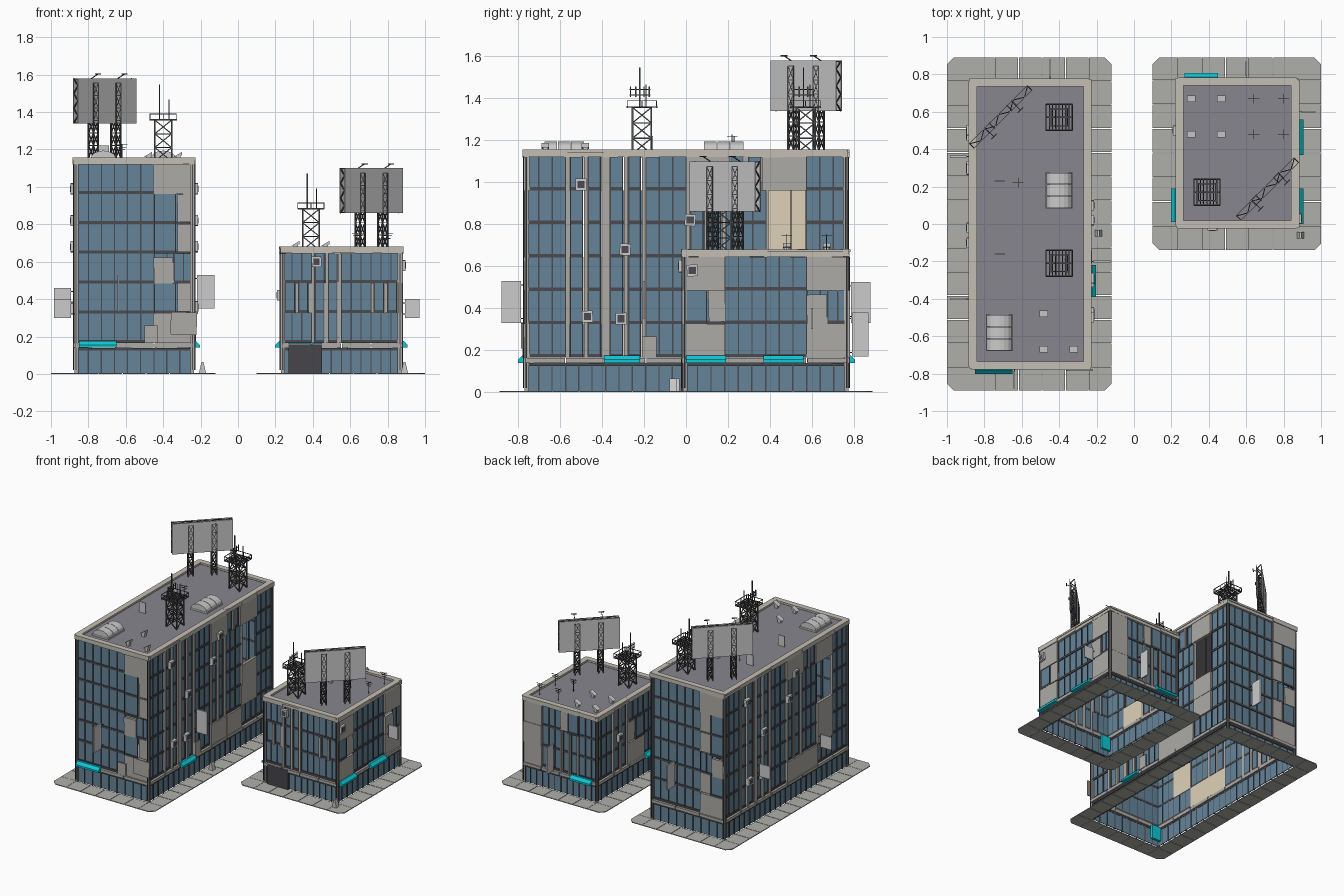
import bpy, bmesh, math, random
from mathutils import Matrix, Vector

if "Cube" in bpy.data.objects:
    bpy.data.objects.remove(bpy.data.objects["Cube"])

random.seed(7)
R = random.uniform
I = Matrix.Identity(4)
COLORS = {
    'glass': (0.13, 0.23, 0.32), 'concrete': (0.42, 0.41, 0.38), 'trim': (0.55, 0.52, 0.46),
    'frame': (0.07, 0.07, 0.08), 'roof': (0.24, 0.24, 0.27), 'inner_wall': (0.73, 0.64, 0.48),
    'awning': (0.005, 0.57, 0.67), 'pavement': (0.43, 0.43, 0.40), 'steel': (0.08, 0.08, 0.085),
    'shutter': (0.06, 0.06, 0.07)}
KIND = {'windows': 'glass', 'shop_windows': 'glass', 'wall_panels': 'concrete', 'floor_band': 'concrete',
        'parapet': 'trim', 'mullions': 'frame', 'roof_slab': 'roof', 'inner_lining': 'inner_wall',
        'awnings': 'awning', 'sidewalk': 'pavement', 'billboard_frame': 'steel', 'antenna_towers': 'steel',
        'garage_shutter': 'shutter', 'downpipes': 'frame', 'roof_antennas': 'steel'}
parts, prefix = {}, ''


def mesh(part):
    return parts.setdefault((prefix, part), bmesh.new())


def box(part, M, u0, u1, v0, v1, z0, z1, tilt=0):
    c = Matrix.Translation(((u0 + u1) / 2, (v0 + v1) / 2, (z0 + z1) / 2))
    bmesh.ops.create_cube(mesh(part), size=1, matrix=M @ c @ Matrix.Rotation(tilt, 4, 'Y')
                          @ Matrix.Diagonal((u1 - u0, v1 - v0, z1 - z0, 1)))


def beam(part, p, q, t, M=I):
    p, q = Vector(p), Vector(q)
    m = Matrix.Translation((p + q) / 2) @ (q - p).to_track_quat('Z', 'Y').to_matrix().to_4x4()
    bmesh.ops.create_cube(mesh(part), size=1, matrix=M @ m @ Matrix.Diagonal((t, t, (q - p).length, 1)))


def prism(part, pts, h, M=I):
    bm = mesh(part)
    lo = [bm.verts.new(M @ Vector(p)) for p in pts]
    f = bm.faces.new(lo)
    top = bmesh.ops.extrude_face_region(bm, geom=[f], use_keep_orig=True)['geom']
    d = M.to_3x3() @ Vector(h)
    bmesh.ops.translate(bm, vec=d, verts=[g for g in top if isinstance(g, bmesh.types.BMVert)])


def frames(x0, x1, y0, y1):
    # wall frames: u runs along the wall in world units, v points outward
    def fr(u, n, o):
        return Matrix(((u[0], n[0], 0, o[0]), (u[1], n[1], 0, o[1]), (0, 0, 1, 0), (0, 0, 0, 1)))
    return {'front': (fr((1, 0), (0, -1), (0, y0)), x0, x1), 'back': (fr((1, 0), (0, 1), (0, y1)), x0, x1),
            'right': (fr((0, 1), (1, 0), (x1, 0)), y0, y1), 'left': (fr((0, 1), (-1, 0), (x0, 0)), y0, y1)}


def glazing(M, a, b, z0, z1, n, v=-0.01):
    box('windows', M, a, b, v - 0.004, v, z0, z1)
    for i in range(n + 1):
        u = a + (b - a) * i / n
        box('mullions', M, u - 0.003, u + 0.003, v - 0.006, v + 0.006, z0, z1)
    box('mullions', M, a, b, v - 0.006, v + 0.007, z0, z0 + 0.016)


def cell(M, kind, a, b, z0, z1):
    w = b - a
    if kind == 'w':
        glazing(M, a, b, z0, z1, 3)
    elif kind == 'n':
        for s in (0, 0.46, 0.9):
            box('wall_panels', M, a + w * s, a + w * (s + 0.1), -0.016, 0.006, z0, z1)
        glazing(M, a + w * 0.12, a + w * 0.42, z0, z1, 1)
        glazing(M, a + w * 0.57, a + w * 0.86, z0, z1, 1)
    elif kind == 'c':
        box('wall_panels', M, a, b, -0.012, R(0.002, 0.01), z0, z1)
        box('inner_lining', M, a, b, -0.018, -0.013, z0, z1)
    elif kind == 'h':
        glazing(M, a + 0.02 * w, a + 0.55 * w, z0, z1, 1, 0.002)
        box('wall_panels', M, a + 0.6 * w, b, -0.012, 0.002, z0 + 0.01, z1, R(-0.03, 0.03))
    elif kind == 'm':
        box('wall_panels', M, a, a + 0.5 * w, -0.012, 0.008, z0, z1 - 0.02, R(-0.03, 0.03))
        glazing(M, a + 0.52 * w, b, z0, z1, 2, -0.004)
    elif kind == 'o':
        box('mullions', M, a + w * 0.6, a + w * 0.63, -0.02, -0.014, z0, z1)
        box('wall_panels', M, a, a + 0.05 * w, -0.016, 0.006, z0, z1)


def wall(F, modules, top):
    M, a, b = F
    n, fl = len(modules), len(modules[0])
    w, h = (b - a) / n, (top - 0.165) / fl
    for i, col in enumerate(modules):
        u = a + i * w
        for j, k in enumerate(col):
            cell(M, k, u, u + w, 0.165 + j * h, 0.165 + (j + 1) * h)
        # shop front with thin mullions, piers and the band above
        box('shop_windows', M, u, u + w, -0.014, -0.008, 0.005, 0.138)
        for s in (0, 0.33, 0.66, 1):
            box('mullions', M, u + w * s - 0.003, u + w * s + 0.003, -0.016, -0.002, 0.003, 0.138)
        box('mullions', M, u, u + w, -0.016, 0, 0.125, 0.138)
        box('floor_band', M, u + 0.003, u + w - 0.003, -0.02, 0.012, 0.14, 0.163, R(-0.01, 0.01))
        # coping stones set a little crooked
        box('parapet', M, u - 0.008, u + w + 0.008, -0.022, R(0.006, 0.016), top, top + 0.035, R(-0.025, 0.025))
        box('parapet', M, u, u + w, -0.03, 0.014, top + 0.022, top + 0.036)
    for u in (a + 0.004, b - 0.004):
        box('wall_panels', M, u - 0.008, u + 0.008, -0.014, 0.004, 0.0, top)
        beam('downpipes', (u, 0.009, 0.02), (u, 0.009, top), 0.006, M)


def sidewalk(o, i):
    X0, X1, Y0, Y1 = o
    x0, x1, y0, y1 = i
    g, h, c = 0.002, 0.006, 0.035
    for a, b, A, B, horiz in ((x0, x1, Y0, y0, 1), (x0, x1, y1, Y1, 1), (y0, y1, X0, x0, 0), (y0, y1, x1, X1, 0)):
        n = round((b - a) / 0.125)
        for k in range(n):
            s, e = a + (b - a) * k / n + g, a + (b - a) * (k + 1) / n - g
            box('sidewalk', I, *((s, e, A, B) if horiz else (A, B, s, e)), 0, h)
    for xi, xo in ((x0, X0), (x1, X1)):
        for yi, yo in ((y0, Y0), (y1, Y1)):
            sx, sy = (c if xo > xi else -c), (c if yo > yi else -c)
            prism('sidewalk', [(xi, yi, 0), (xo, yi, 0), (xo, yo - sy, 0), (xo - sx, yo, 0), (xi, yo, 0)], (0, 0, h))


def truss(part, M, w, z0, z1, bays, t):
    r = w / 2
    c = [(-r, -r), (r, -r), (r, r), (-r, r)]
    for k in range(4):
        p, q = c[k], c[(k + 1) % 4]
        beam(part, (*p, z0), (*p, z1), t, M)
        for b in range(bays):
            a, e = z0 + (z1 - z0) * b / bays, z0 + (z1 - z0) * (b + 1) / bays
            beam(part, (*p, a), (*q, e), t * 0.7, M)
            beam(part, (*q, a), (*p, e), t * 0.7, M)
            beam(part, (*p, e), (*q, e), t * 0.7, M)


def antenna_tower(x, y, z):
    M, P = Matrix.Translation((x, y, z)), 'antenna_towers'
    truss(P, M, 0.09, 0, 0.22, 3, 0.008)
    for k in range(9):
        v = -0.07 + k * 0.0175
        beam(P, (v, -0.07, 0.222), (v, 0.07, 0.222), 0.006, M)
        if k % 4 == 0:
            beam(P, (-0.07, v, 0.222), (0.07, v, 0.222), 0.008, M)
    for s in (-0.07, 0.07):
        beam(P, (s, -0.07, 0.252), (s, 0.07, 0.252), 0.004, M)
        beam(P, (-0.07, s, 0.252), (0.07, s, 0.252), 0.004, M)
        for v in (-0.07, 0, 0.07):
            beam(P, (s, v, 0.22), (s, v, 0.252), 0.004, M)
            beam(P, (v, s, 0.22), (v, s, 0.252), 0.004, M)
    beam(P, (-0.02, -0.01, 0.22), (-0.02, -0.01, 0.41), 0.007, M)
    beam(P, (0.03, 0.02, 0.22), (0.03, 0.02, 0.33), 0.005, M)
    for zz in (0.28, 0.305):
        beam(P, (-0.02, -0.06, zz), (-0.02, 0.04, zz), 0.004, M)
    for v in (-0.055, -0.03, 0.01, 0.035):
        beam(P, (-0.02, v, 0.27), (-0.02, v, 0.32), 0.006, M)


def billboard(x, y, z):
    # two boards back to back on a lattice, standing on two trusses
    M = Matrix.Translation((x, y, z)) @ Matrix.Rotation(math.pi / 4, 4, 'Z')
    P = 'billboard_frame'
    for s in (-1, 1):
        box('billboard_panel', M, -0.22, 0.22, s * 0.018 - 0.002, s * 0.018 + 0.002, 0.185, 0.425)
        truss(P, M @ Matrix.Translation((s * 0.085, 0, 0)), 0.036, 0, 0.40, 6, 0.007)
        beam(P, (s * 0.1, 0, 0.425), (s * 0.1, -0.05, 0.448), 0.004, M)
        beam(P, (s * 0.1 - 0.02, -0.05, 0.448), (s * 0.1 + 0.02, -0.05, 0.448), 0.006, M)
        for k in range(8):
            a, e = -0.22 + k * 0.055, -0.165 + k * 0.055
            d = 0.016 * (-1) ** k
            zz = 0.305 + s * 0.117
            beam(P, (a, d, zz), (e, -d, zz), 0.005, M)
        for k in range(6):
            d = 0.016 * (-1) ** k
            beam(P, (s * 0.218, d, 0.185 + k * 0.04), (s * 0.218, -d, 0.225 + k * 0.04), 0.005, M)


def skylight(x, y, z):
    box('skylights', I, x - 0.072, x + 0.072, y - 0.098, y + 0.098, z, z + 0.012)
    arc = [(x + 0.068 * math.cos(t * math.pi / 8), 0, z + 0.012 + 0.045 * math.sin(t * math.pi / 8)) for t in range(9)]
    for k in range(3):
        s = y - 0.095 + k * 0.064
        prism('skylights', [(p[0], s, p[2]) for p in arc], (0, 0.061, 0))


def vent(x, y, z):
    box('roof_vents', I, x - 0.012, x + 0.012, y - 0.012, y + 0.012, z, z + 0.03)
    prism('roof_vents', [(x - 0.026, y - 0.018, z + 0.022), (x + 0.02, y - 0.018, z + 0.03),
                         (x + 0.02, y - 0.018, z + 0.05)], (0, 0.036, 0))


def aerial(x, y, z, h=0.09):
    beam('roof_antennas', (x, y, z), (x, y, z + h), 0.004)
    for k, w in enumerate((0.03, 0.024, 0.016)):
        beam('roof_antennas', (x - w, y, z + h - k * 0.014), (x + w, y, z + h - k * 0.014), 0.003)
    beam('roof_antennas', (x, y - 0.025, z + h - 0.007), (x, y + 0.025, z + h - 0.007), 0.003)


def awning(F, a, b):
    prism('awnings', [(a, 0.0, 0.14), (a, 0.036, 0.14), (a, 0.036, 0.155), (a, 0.016, 0.175), (a, 0.0, 0.175)],
          (b - a, 0, 0), F[0])


def blade_sign(F, u, z0, z1, v=0.115):
    box('blade_signs', F[0], u - 0.005, u + 0.005, 0.022, v, z0, z1)
    for z in (z0 + 0.02, z1 - 0.02):
        beam('downpipes', (u, -0.005, z), (u, 0.03, z), 0.005, F[0])


def cooler(F, u, z):
    box('air_conditioners', F[0], u - 0.026, u + 0.026, 0.0, 0.026, z - 0.028, z + 0.028, R(-0.1, 0.1))
    box('downpipes', F[0], u - 0.017, u + 0.017, 0.026, 0.028, z - 0.017, z + 0.017)


def sandwich_board(x, y):
    prism('sandwich_boards', [(x - 0.02, y - 0.018, 0), (x + 0.02, y - 0.018, 0), (x + 0.005, y - 0.018, 0.065),
                              (x - 0.005, y - 0.018, 0.065)], (0, 0.036, 0))


# tall building on the left
prefix = 'tall_'
b = (-0.87, -0.24, -0.765, 0.765)
F = frames(*b)
front = ['w' * 6, 'w' * 6, 'chmhhc']
side = ['w' * 6, 'n' * 6, 'n' * 6, 'w' * 6, 'cnnnnc', 'cwwwwn', 'wccooc', 'w' * 6]
for name, mods in (('front', front), ('back', front[::-1]), ('right', side), ('left', side[::-1])):
    wall(F[name], mods, 1.12)
sidewalk((-1, -0.12, -0.89, 0.89), b)
box('roof_slab', I, -0.86, -0.25, -0.755, 0.755, 1.125, 1.137)
box('inner_lining', I, -0.852, -0.846, 0.34, 0.6, 0.645, 1.0)
awning(F['front'], -0.85, -0.65)
awning(F['right'], -0.39, -0.22)
box('awnings', I, -0.84, -0.76, -0.72, -0.70, 0.02, 0.13)
billboard(-0.713, 0.573, 1.155)
for y in (0.57, -0.21):
    antenna_tower(-0.40, y, 1.137)
skylight(-0.40, 0.18, 1.137)
skylight(-0.72, -0.58, 1.137)
for x, y in ((-0.48, -0.48), (-0.32, -0.67), (-0.48, -0.67)):
    vent(x, y, 1.137)
for y in (0.23, -0.16):
    box('roof_plates', I, -0.745, -0.69, y - 0.003, y + 0.003, 1.137, 1.22)
aerial(-0.62, 0.22, 1.137)
for name, u, z0, z1 in (('front', -0.64, 0.33, 0.53), ('back', -0.45, 0.33, 0.525), ('right', -0.2, 0.35, 0.53),
                        ('left', 0.36, 0.36, 0.46), ('left', -0.4, 0.30, 0.40)):
    blade_sign(F[name], u, z0, z1)
for u, z in ((-0.5, 0.99), (-0.29, 0.68), (-0.47, 0.36), (-0.31, 0.35), (0.02, 0.82), (0.1, 0.99)):
    cooler(F['right'], u, z)
    cooler(F['left'], -u, z)
box('wall_panels', F['right'][0], -0.21, -0.14, 0.006, 0.016, 0.165, 0.265)
box('wall_panels', F['front'][0], -0.50, -0.43, 0.004, 0.014, 0.165, 0.26)
box('wall_panels', F['front'][0], -0.36, -0.22, 0.012, 0.022, 0.21, 0.33, 0.03)
sandwich_board(-0.19, -0.05)

# low building on the right
prefix = 'low_'
b = (0.235, 0.87, -0.01, 0.77)
F = frames(*b)
for name, mods in (('front', ['wnw', 'nnn', 'www', 'wnw']), ('right', ['chc', 'www', 'www', 'cmc']),
                   ('back', ['www', 'nnh', 'www', 'ccc']), ('left', ['www', 'chw', 'nnn', 'www'])):
    wall(F[name], mods, 0.645)
sidewalk((0.10, 1.0, -0.14, 0.89), b)
box('roof_slab', I, 0.245, 0.86, 0, 0.76, 0.65, 0.662)
awning(F['right'], 0.0, 0.19)
awning(F['right'], 0.37, 0.56)
awning(F['left'], 0.01, 0.19)
awning(F['back'], 0.27, 0.45)
box('awnings', I, 0.27, 0.35, 0.04, 0.06, 0.02, 0.13)
box('garage_shutter', F['front'][0], 0.27, 0.45, -0.005, 0.014, 0.0, 0.158)
billboard(0.713, 0.187, 0.675)
antenna_tower(0.39, 0.17, 0.662)
for y in (0.67, 0.48):
    for x in (0.31, 0.47):
        vent(x, y, 0.662)
    for x in (0.64, 0.80):
        aerial(x, y, 0.662)
blade_sign(F['right'], 0.6, 0.30, 0.40, 0.1)
blade_sign(F['back'], 0.6, 0.17, 0.38, 0.1)
cooler(F['front'], 0.42, 0.60)
cooler(F['left'], 0.5, 0.42)
cooler(F['right'], 0.03, 0.58)
sandwich_board(0.89, -0.06)

# turn every collected mesh into an object
mats = {}
for (pre, part), bm in parts.items():
    bmesh.ops.recalc_face_normals(bm, faces=bm.faces)
    me = bpy.data.meshes.new(pre + part)
    bm.to_mesh(me)
    bm.free()
    bpy.context.collection.objects.link(bpy.data.objects.new(pre + part, me))
    k = KIND.get(part)
    if k:
        if k not in mats:
            mats[k] = bpy.data.materials.new(k)
            mats[k].diffuse_color = (*COLORS[k], 1)
        me.materials.append(mats[k])

for m in bpy.data.materials:
    if m.users and not m.is_grease_pencil:
        m.use_nodes = True
        m.node_tree.nodes["Principled BSDF"].inputs["Base Color"].default_value = m.diffuse_color
